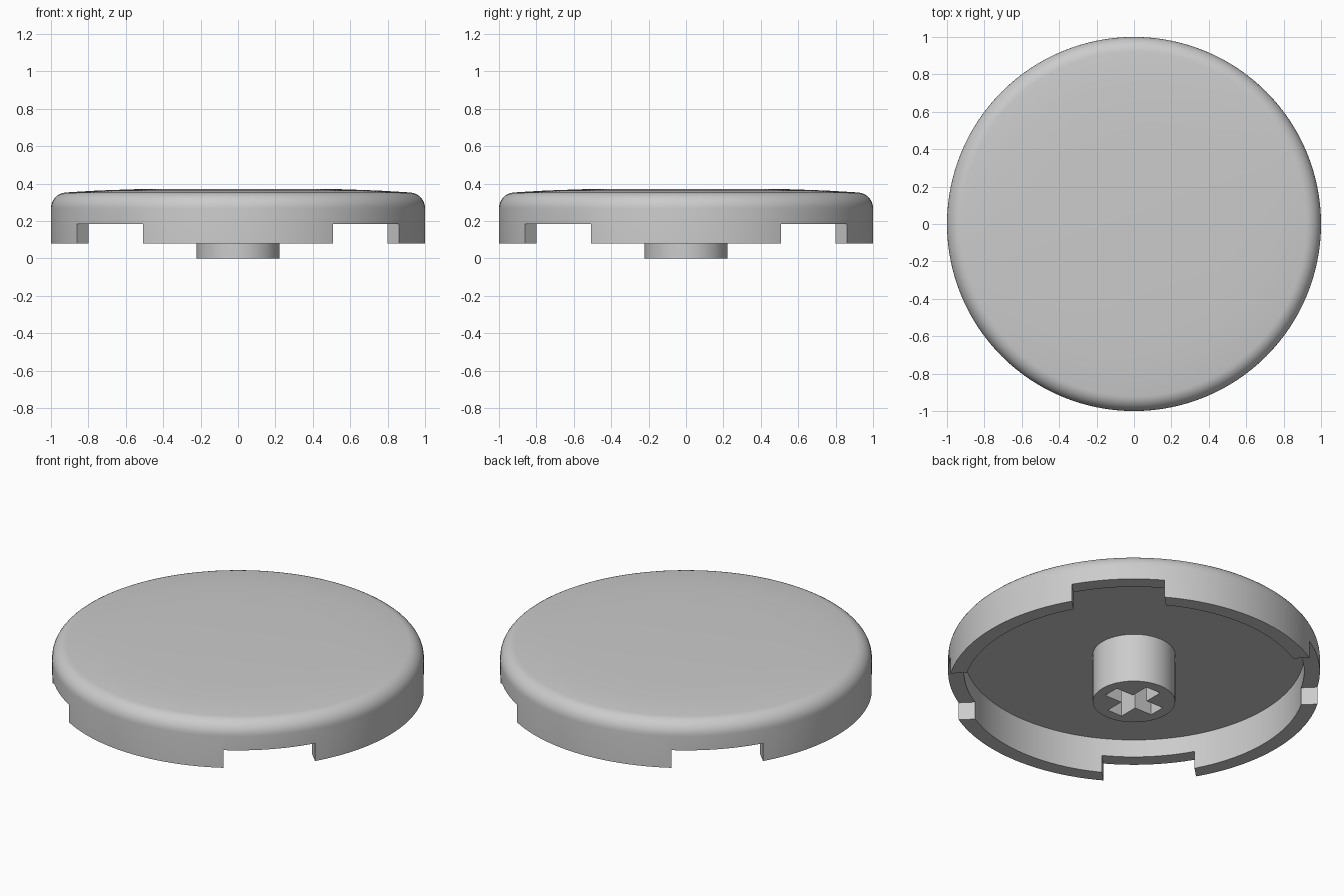
import bpy
import bmesh
from math import sin, cos, pi, radians
from mathutils import Matrix

cube = bpy.data.objects.get("Cube")
if cube:
    bpy.data.objects.remove(cube, do_unlink=True)

grey = bpy.data.materials.new("plain grey")
grey.use_nodes = True
colour = (0.6, 0.6, 0.6, 1)
grey.diffuse_color = colour
grey.node_tree.nodes["Principled BSDF"].inputs["Base Color"].default_value = colour


def add_object(name, bm):
    bmesh.ops.recalc_face_normals(bm, faces=bm.faces)
    mesh = bpy.data.meshes.new(name)
    bm.to_mesh(mesh)
    bm.free()
    mesh.materials.append(grey)
    obj = bpy.data.objects.new(name, mesh)
    bpy.context.collection.objects.link(obj)
    return obj


def lathe(name, profile, steps):
    """Spin an (r, z) profile around the z axis."""
    bm = bmesh.new()
    verts = [bm.verts.new((r, 0, z)) for r, z in profile]
    edges = [bm.edges.new(pair) for pair in zip(verts, verts[1:])]
    bmesh.ops.spin(bm, geom=verts + edges, cent=(0, 0, 0), axis=(0, 0, 1),
                   angle=2 * pi, steps=steps)
    bmesh.ops.remove_doubles(bm, verts=bm.verts, dist=0.0001)
    return add_object(name, bm)


def add_box(bm, size, centre, turn=0):
    matrix = (Matrix.Rotation(turn, 4, "Z") @ Matrix.Translation(centre)
              @ Matrix.Diagonal((*size, 1)))
    bmesh.ops.create_cube(bm, size=1, matrix=matrix)


def carve(obj, cutter):
    """Subtract the cutter, discard it, then smooth the rounded faces."""
    cutter.hide_render = True
    mod = obj.modifiers.new("carve", "BOOLEAN")
    mod.operation = "DIFFERENCE"
    mod.solver = "EXACT"
    mod.use_self = True
    mod.object = cutter
    bpy.ops.object.select_all(action="DESELECT")
    bpy.context.view_layer.objects.active = obj
    obj.select_set(True)
    bpy.ops.object.modifier_apply(modifier=mod.name)
    bpy.data.objects.remove(cutter, do_unlink=True)
    bpy.ops.object.shade_smooth_by_angle(angle=radians(30))


# Cap: hollow disc with a rounded rim and a slightly raised top
ceiling, rim_bottom, inner = 0.29, 0.08, 0.915
fillet = 0.085
rounding = [(1 - fillet + fillet * cos(a), 0.268 + fillet * sin(a))
            for a in (radians(86) * i / 8 for i in range(9))]
cap = lathe("cap", [(0, ceiling), (inner, ceiling), (inner, rim_bottom),
                    (1, rim_bottom)] + rounding
            + [(0.75, 0.363), (0.55, 0.37), (0, 0.371)], 128)

# Four straight-sided notches through the rim on the diagonals
bm = bmesh.new()
for i in range(4):
    add_box(bm, (0.5, 0.5, 0.185), (0.95, 0, 0.0925), pi / 4 + i * pi / 2)
carve(cap, add_object("notch_cutter", bm))

# Central stem with a cross-shaped socket
stem = lathe("stem", [(0, 0), (0.222, 0), (0.222, 0.3), (0, 0.3)], 64)
bm = bmesh.new()
for turn in (0, pi / 2):
    add_box(bm, (0.322, 0.096, 0.39), (0, 0, ceiling - 0.195), turn)
carve(stem, add_object("socket_cutter", bm))
